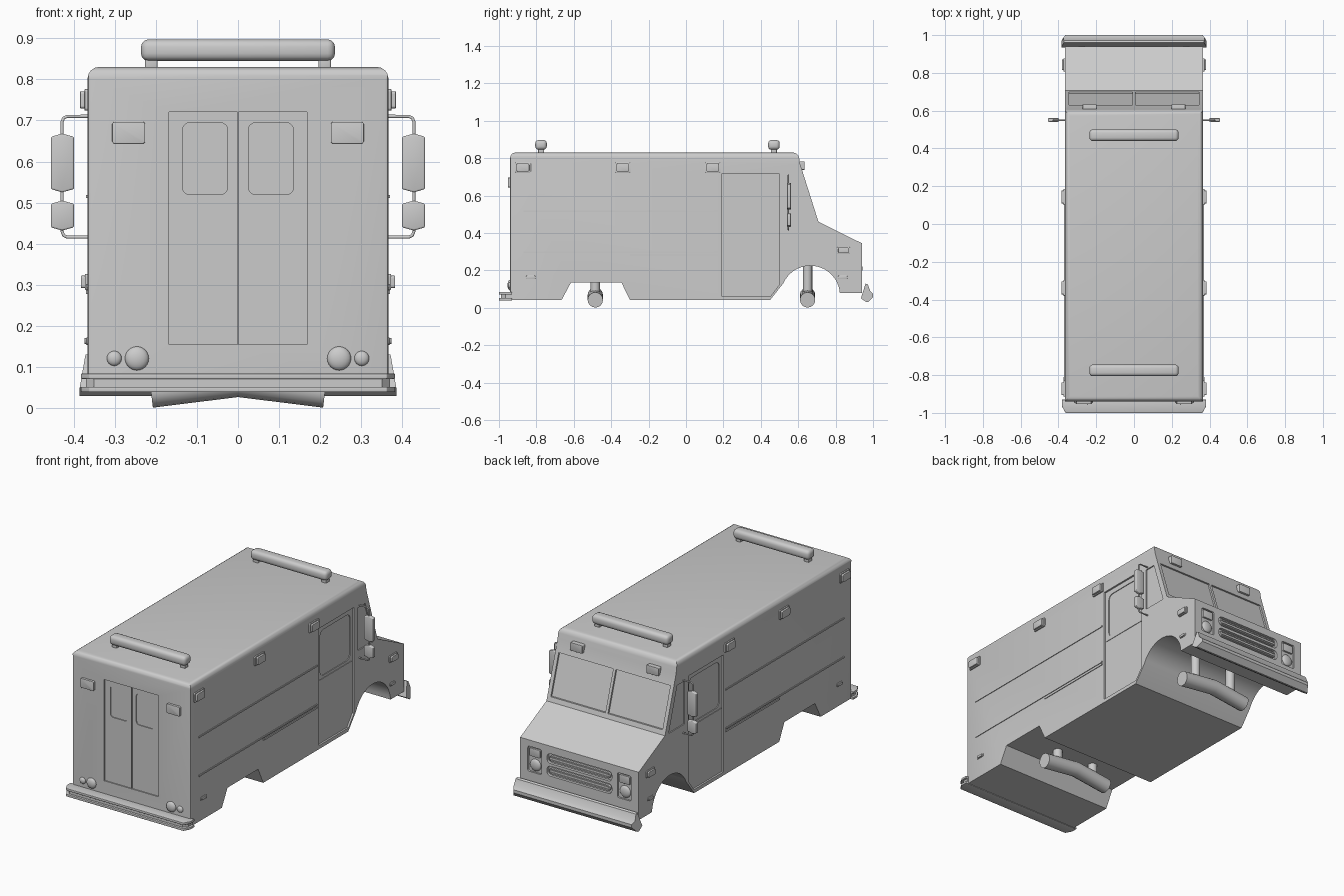
import bpy, bmesh
from math import sin, cos, pi, radians
from mathutils import Vector

if "Cube" in bpy.data.objects:
    bpy.data.objects.remove(bpy.data.objects["Cube"])

grey = bpy.data.materials.new("plain grey")
grey.use_nodes = True
COL = (0.6, 0.6, 0.6, 1)
grey.diffuse_color = COL
grey.node_tree.nodes["Principled BSDF"].inputs["Base Color"].default_value = COL


def finish(name, bm, angle=35):
    bmesh.ops.recalc_face_normals(bm, faces=bm.faces)
    me = bpy.data.meshes.new(name)
    bm.to_mesh(me)
    bm.free()
    ob = bpy.data.objects.new(name, me)
    bpy.context.collection.objects.link(ob)
    me.materials.append(grey)
    smooth(ob, angle)
    return ob


def smooth(ob, angle=35):
    bpy.ops.object.select_all(action="DESELECT")
    ob.select_set(True)
    bpy.context.view_layer.objects.active = ob
    bpy.ops.object.shade_smooth_by_angle(angle=radians(angle))


def prism_bm(axis, pts, lo, hi):
    """Extrude a flat outline along an axis."""
    place = {"x": lambda a, b, t: (t, a, b), "y": lambda a, b, t: (a, t, b),
             "z": lambda a, b, t: (a, b, t)}[axis]
    bm = bmesh.new()
    ends = [[bm.verts.new(place(a, b, t)) for a, b in pts] for t in (lo, hi)]
    for loop in ends:
        bm.faces.new(loop)
    n = len(pts)
    for i in range(n):
        j = (i + 1) % n
        bm.faces.new((ends[0][i], ends[0][j], ends[1][j], ends[1][i]))
    bmesh.ops.recalc_face_normals(bm, faces=bm.faces)
    return bm


def prism(name, axis, pts, lo, hi, bevel=0):
    bm = prism_bm(axis, pts, lo, hi)
    if bevel:
        bmesh.ops.bevel(bm, geom=bm.edges[:], offset=bevel, segments=3,
                        profile=0.5, affect="EDGES", clamp_overlap=True)
    return finish(name, bm)


def rrect(ca, cb, w, h, r, n=4):
    pts = []
    for k, (sa, sb) in enumerate(((1, 1), (-1, 1), (-1, -1), (1, -1))):
        for i in range(n + 1):
            t = (k + i / n) * pi / 2
            pts.append((ca + sa * (w / 2 - r) + r * cos(t), cb + sb * (h / 2 - r) + r * sin(t)))
    return pts


def rect(a0, a1, b0, b1):
    return [(a0, b0), (a1, b0), (a1, b1), (a0, b1)]


def box(name, x, y, z, bevel=0):
    return prism(name, "z", rect(*x, *y), *z, bevel)


def tube(name, pts, r, sides=6):
    cu = bpy.data.curves.new(name, "CURVE")
    cu.dimensions = "3D"
    cu.bevel_depth, cu.bevel_resolution, cu.use_fill_caps = r, sides, True
    sp = cu.splines.new("POLY")
    sp.points.add(len(pts) - 1)
    for p, co in zip(sp.points, pts):
        p.co = (*co, 1)
    tmp = bpy.data.objects.new(name, cu)
    bpy.context.collection.objects.link(tmp)
    bm = bmesh.new()
    bm.from_mesh(tmp.to_mesh())
    bpy.data.objects.remove(tmp)
    return finish(name, bm, 50)


def dome(name, centre, r, flat):
    bm = bmesh.new()
    bmesh.ops.create_uvsphere(bm, u_segments=20, v_segments=12, radius=r)
    for v in bm.verts:
        v.co.y *= flat
        v.co += Vector(centre)
    return finish(name, bm)


# Body: side outline with wheel arches, extruded across the width
W = 0.366
arch = [(0.665 + 0.158 * cos(radians(a)), 0.067 + 0.158 * sin(radians(a))) for a in range(4, 160, 8)]
outline = [(-0.94, 0.042), (-0.94, 0.83), (0.6, 0.83), (0.61, 0.77), (0.708, 0.46), (0.94, 0.345),
           (0.94, 0.078)] + arch + [(0.45, 0.042), (-0.3, 0.042), (-0.345, 0.135),
                                    (-0.615, 0.135), (-0.665, 0.042)]
bm = prism_bm("x", outline, -W, W)
roof = [e for e in bm.edges if all(v.co.z > 0.82 for v in e.verts)]
bmesh.ops.bevel(bm, geom=roof, offset=0.028, segments=4, profile=0.5, affect="EDGES")
corners = [e for e in bm.edges if all(v.co.y < -0.939 for v in e.verts)
           and abs(e.verts[0].co.z - e.verts[1].co.z) > 0.5]
bmesh.ops.bevel(bm, geom=corners, offset=0.008, segments=2, profile=0.5, affect="EDGES")
body = finish("body", bm)

# Recesses cut into the body: doors, windows, windscreen, grille, lamp wells
cuts = []


def cut(axis, pts, lo, hi):
    cuts.append(prism("recess_cutter", axis, pts, lo, hi))


def screen_y(z):
    return 0.61 + (0.77 - z) * 0.098 / 0.31


def slant(z0, z1, depth):
    return [(screen_y(z0) - depth, z0), (screen_y(z0) + 0.05, z0),
            (screen_y(z1) + 0.05, z1), (screen_y(z1) - depth, z1)]


door = [(0.19, 0.062), (0.452, 0.062), (0.5, 0.125), (0.5, 0.715), (0.19, 0.715)]
quarter = [(0.535, 0.46), (0.675, 0.46), (0.6, 0.7), (0.535, 0.7)]
for s in (-1, 1):
    def side(pts, depth):
        cut("x", pts, *sorted((s * (W - depth), s * 0.4)))
    side(door, 0.01)
    side(rrect(0.348, 0.56, 0.265, 0.255, 0.03), 0.014)
    side(quarter, 0.006)
    cut("x", slant(0.485, 0.705, 0.01), *sorted((s * 0.008, s * 0.345)))
    cut("y", rect(*sorted((s * 0.001, s * 0.168)), 0.155, 0.72), -1, -0.934)
    cut("y", rrect(s * 0.08, 0.607, 0.11, 0.175, 0.018), -1, -0.929)
    cut("y", rrect(s * 0.277, 0.24, 0.085, 0.14, 0.01), 0.93, 1)
for z in (0.205, 0.275):
    cut("y", rrect(0, z, 0.4, 0.055, 0.02), 0.925, 1)
for c in cuts:
    mod = body.modifiers.new("recess", "BOOLEAN")
    mod.operation, mod.solver, mod.object = "DIFFERENCE", "EXACT", c
deps = bpy.context.evaluated_depsgraph_get()
body.data = bpy.data.meshes.new_from_object(body.evaluated_get(deps))
body.modifiers.clear()
for c in cuts:
    bpy.data.objects.remove(c)
smooth(body, 30)

# Grille bars and their inner slats
for z in (0.205, 0.275):
    prism("grille_bar", "y", rrect(0, z, 0.375, 0.03, 0.012), 0.92, 0.938)
    for dz in (-0.007, 0.007):
        box("grille_slat", (-0.18, 0.18), (0.93, 0.942), (z + dz - 0.002, z + dz + 0.002))

# Bumpers
bm = prism_bm("x", [(0.935, 0.05), (0.96, 0.13), (0.972, 0.125), (0.985, 0.09), (1, 0.075),
                    (1, 0.058), (0.975, 0.03), (0.965, 0.03)], -0.385, 0.385)
for v in bm.verts:
    v.co.x *= 1 - max(0, v.co.y - 0.97) * 1.8 - max(0, v.co.z - 0.09) * 0.9
finish("front_bumper", bm, 25)


def plan(hw, y):
    return [(-hw, -0.93), (-hw, -0.965), (-hw + 0.02, y), (hw - 0.02, y), (hw, -0.965), (hw, -0.93)]


prism("rear_bumper_core", "z", plan(0.37, -0.988), 0.045, 0.08)
for z in (0.045, 0.077):
    prism("rear_bumper_rail", "z", plan(0.382, -1), z - 0.006, z + 0.007, 0.002)

# Roof light bars on short feet
for y in (-0.775, 0.47):
    box("roof_light_bar", (-0.236, 0.236), (y - 0.031, y + 0.031), (0.845, 0.897), 0.018)
    for s in (-1, 1):
        box("light_bar_foot", (s * 0.211 - 0.015, s * 0.211 + 0.015), (y - 0.016, y + 0.016), (0.82, 0.855), 0.004)

# Bent axle tubes with posts
for y, top in ((-0.485, 0.15), (0.65, 0.24)):
    tube("axle", [(-0.212, y, 0.042), (0, y, 0.068), (0.212, y, 0.042)], 0.041)
    for s in (-1, 1):
        tube("axle_post", [(s * 0.12, y, 0.055), (s * 0.12, y, top)], 0.025)

for s in (-1, 1):
    # Marker lamps on the sides: base plate plus bulging lens
    def side_lamp(name, y, z, w, h, out):
        for hw, hh, d in ((w, h, out * 0.4), (w * 0.8, h * 0.8, out)):
            prism(name, "x", rrect(y, z, hw, hh, 0.006), *sorted((s * (W - 0.005), s * (W + d))), 0.002)

    for y in (-0.872, -0.338, 0.143):
        side_lamp("roof_side_marker", y, 0.75, 0.085, 0.052, 0.018)
    side_lamp("hood_side_marker", 0.842, 0.307, 0.07, 0.038, 0.016)
    for y in (-0.83, 0.838):
        side_lamp("small_side_marker", y, 0.163, 0.05, 0.018, 0.008)
    # Lamps at both ends
    prism("rear_marker", "y", rrect(s * 0.266, 0.67, 0.08, 0.052, 0.005), -0.953, -0.93, 0.004)
    prism("front_marker", "y", rrect(s * 0.235, 0.76, 0.075, 0.045, 0.005), 0.6, 0.633, 0.004)
    dome("large_tail_lamp", (s * 0.246, -0.94, 0.121), 0.029, 0.5)
    dome("small_tail_lamp", (s * 0.301, -0.94, 0.121), 0.018, 0.6)
    dome("headlamp", (s * 0.277, 0.93, 0.21), 0.033, 0.4)
    prism("turn_lamp", "y", rrect(s * 0.277, 0.28, 0.065, 0.045, 0.006), 0.92, 0.94, 0.004)
    # Thin side trim
    for y0, y1, z, t in ((-0.87, 0.175, 0.515, 0.004), (-0.87, 0.175, 0.298, 0.004), (-0.3, 0.175, 0.283, 0.005)):
        box("side_trim", sorted((s * 0.36, s * (W + 0.004))), (y0, y1), (z - t, z + t))
    # Door handle and windscreen sill
    box("door_rail", sorted((s * 0.35, s * 0.359)), (0.2, 0.49), (0.412, 0.418))
    # Wing mirrors on a tube bracket
    y = 0.548
    tube("mirror_bracket", [(s * a, y, z) for a, z in (
        (0.36, 0.71), (0.415, 0.71), (0.424, 0.706), (0.428, 0.697), (0.428, 0.43),
        (0.424, 0.42), (0.415, 0.416), (0.36, 0.416))], 0.004, 3)
    for z0, z1 in ((0.525, 0.668), (0.432, 0.505)):
        pts = [(s * a, b) for a, b in ((0.399, z0 + 0.008), (0.428, z0), (0.455, z0 + 0.008),
                                       (0.455, z1 - 0.008), (0.428, z1), (0.399, z1 - 0.008))]
        prism("mirror", "y", pts, y - 0.008, y + 0.013, 0.004)
